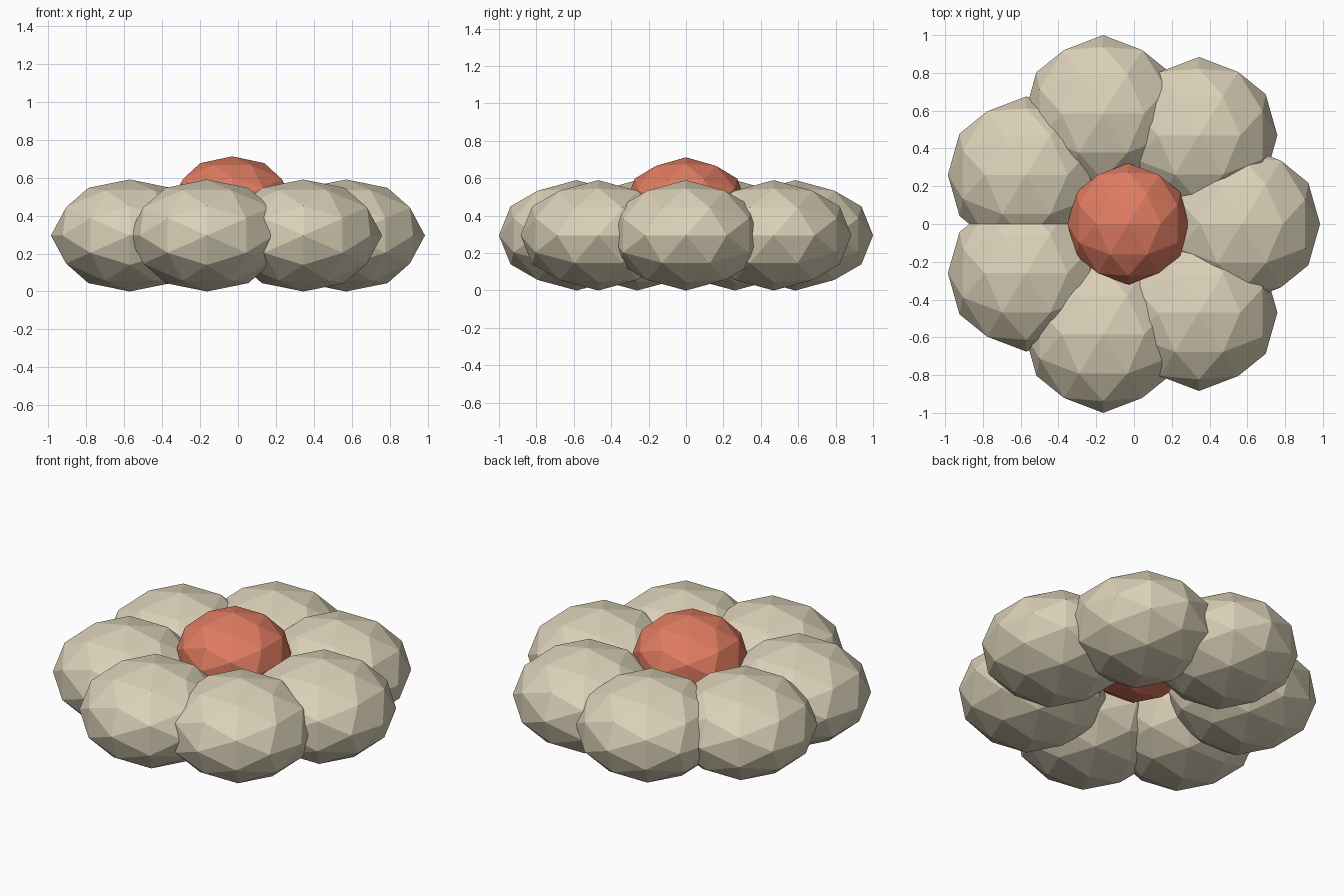
import bpy
import math
from mathutils import Matrix, Vector

cube = bpy.data.objects.get("Cube")
if cube:
    bpy.data.objects.remove(cube, do_unlink=True)


def make_material(name, rgb):
    mat = bpy.data.materials.new(name)
    mat.use_nodes = True
    color = (*rgb, 1.0)
    mat.diffuse_color = color
    mat.node_tree.nodes["Principled BSDF"].inputs["Base Color"].default_value = color
    return mat


def faceted_ball(name, center, radius, half_height, mat):
    """Squashed low-poly ball, turned so an edge lies along x at its top."""
    bpy.ops.mesh.primitive_ico_sphere_add(subdivisions=2, radius=1)
    ball = bpy.context.object
    ball.name = name
    turn = Matrix.Rotation(-math.atan(2) / 2, 4, 'Y')
    squash = Matrix.Diagonal((radius, radius, half_height, 1))
    ball.data.transform(squash @ turn)
    ball.location = center
    ball.data.materials.append(mat)
    return ball


cream = make_material("cream", (0.71, 0.64, 0.48))
coral = make_material("coral", (0.745, 0.2, 0.12))

PETALS = 7
RING_RADIUS = 0.6
PETAL_HALF_HEIGHT = 0.295
middle = Vector((-0.03, 0, 0))

# Ring of petals
for i in range(PETALS):
    angle = math.tau * i / PETALS
    offset = Vector((RING_RADIUS * math.cos(angle),
                     RING_RADIUS * math.sin(angle), PETAL_HALF_HEIGHT))
    faceted_ball(f"petal_{i + 1}", middle + offset, 0.415, PETAL_HALF_HEIGHT, cream)

# Raised flower centre
faceted_ball("flower_center", middle + Vector((0, 0, 0.472)), 0.322, 0.24, coral)
